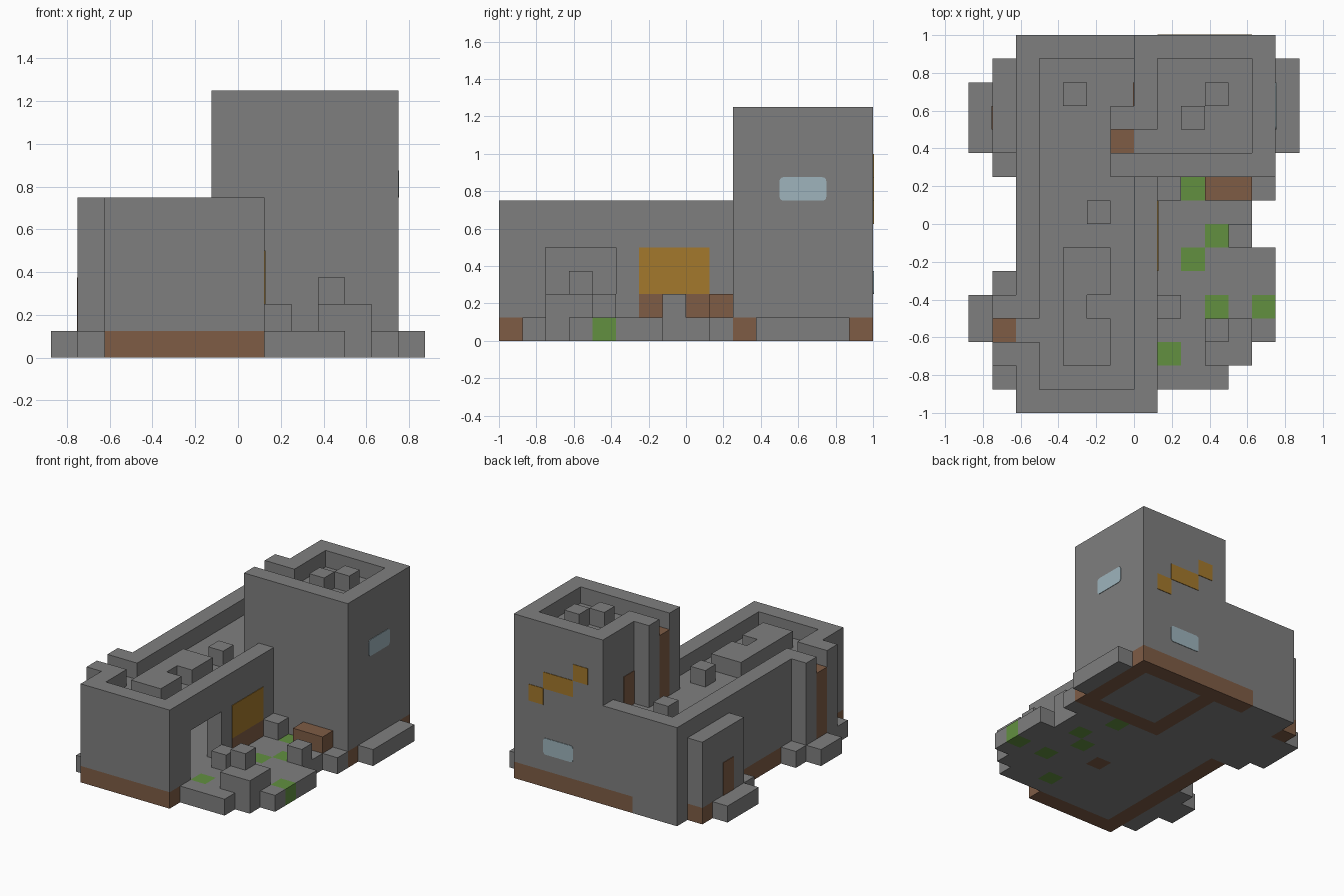
import bpy, bmesh
from mathutils import Vector

U = 0.125      # one block
THIN = 0.004   # plate thickness

cube = bpy.data.objects.get("Cube")
if cube:
    bpy.data.objects.remove(cube, do_unlink=True)


def material(name, rgb):
    m = bpy.data.materials.new(name)
    m.use_nodes = True
    m.diffuse_color = (*rgb, 1)
    m.node_tree.nodes["Principled BSDF"].inputs["Base Color"].default_value = (*rgb, 1)
    return m


GREY = material("stone grey", (0.212, 0.212, 0.212))
BROWN = material("earth brown", (0.209, 0.107, 0.06))
GREEN = material("grass green", (0.122, 0.279, 0.051))
ORANGE = material("rust orange", (0.366, 0.188, 0.025))
BLUE = material("pale glass blue", (0.342, 0.456, 0.503))


def add_box(bm, lo, hi):
    lo, hi = Vector(lo), Vector(hi)
    verts = bmesh.ops.create_cube(bm, size=1)["verts"]
    for v in verts:
        v.co = (lo + hi) / 2 + v.co * (hi - lo)
    return verts


def finish(name, bm, *mats):
    mesh = bpy.data.meshes.new(name)
    bm.to_mesh(mesh)
    bm.free()
    for m in mats:
        mesh.materials.append(m)
    ob = bpy.data.objects.new(name, mesh)
    bpy.context.collection.objects.link(ob)
    return ob


def box(name, mat, x, y, z):
    """Box from (min, max) block ranges."""
    bm = bmesh.new()
    add_box(bm, *[[r[i] * U for r in (x, y, z)] for i in (0, 1)])
    return finish(name, bm, mat)


def plate(name, mat, axis, side, x, y, z, rounded=False):
    """Thin plate lying on a wall; the wall axis has an empty range."""
    lo, hi = [[r[i] * U for r in (x, y, z)] for i in (0, 1)]
    if side > 0:
        hi[axis] += THIN
    else:
        lo[axis] -= THIN
    bm = bmesh.new()
    add_box(bm, lo, hi)
    if rounded:
        edges = [e for e in bm.edges
                 if abs(e.verts[0].co[axis] - e.verts[1].co[axis]) > THIN / 2]
        bmesh.ops.bevel(bm, geom=edges, offset=0.02, segments=3, profile=0.5, affect='EDGES')
    return finish(name, bm, mat)


BASE, LOW, TALL = (0, 1), (1, 6), (1, 10)

# Footings under the walls, and the floors
box("front_footing", BROWN, (-5, 1), (-8, -7), BASE)
box("left_footing", BROWN, (-5, -4), (-7, 2), BASE)
box("left_rear_footing", GREY, (-5, -4), (2, 8), BASE)
box("back_left_footing", GREY, (-4, -2), (7, 8), BASE)
box("back_footing", BROWN, (-2, 6), (7, 8), BASE)
box("hall_floor", GREY, (-4, 0), (-7, 7), BASE)
box("hall_right_footing_front", GREY, (0, 1), (-7, -3), BASE)
box("hall_right_footing_patch", BROWN, (0, 1), (-3, -2), BASE)
box("hall_right_footing_rear", GREY, (0, 1), (-2, 2), BASE)
box("tower_front_footing", BROWN, (0, 6), (2, 3), BASE)
box("tower_right_footing", BROWN, (5, 6), (3, 7), BASE)
box("tower_left_footing", BROWN, (0, 1), (3, 7), BASE)
box("tower_floor", GREY, (1, 5), (3, 7), BASE)

# Hall walls with a doorway on one side and a parapet gap on the other
box("hall_front_wall", GREY, (-5, 1), (-8, -7), LOW)
box("hall_back_wall", GREY, (-5, 0), (7, 8), LOW)
box("hall_left_wall_front", GREY, (-5, -4), (-7, -5), LOW)
box("hall_left_wall_gap", GREY, (-5, -4), (-5, -4), (1, 5))
box("hall_left_wall_rear", GREY, (-5, -4), (-4, 7), LOW)
box("hall_right_wall_front", GREY, (0, 1), (-7, -6), LOW)
box("hall_door_lintel", GREY, (0, 1), (-6, -3), (4, 6))
box("hall_right_wall_rear", GREY, (0, 1), (-3, 2), LOW)
box("hall_roof", GREY, (-4, 0), (-7, 7), (4, 5))

# Tower walls with a parapet gap
box("tower_front_wall", GREY, (0, 6), (2, 3), TALL)
box("tower_right_wall", GREY, (5, 6), (3, 8), TALL)
box("tower_back_wall", GREY, (0, 5), (7, 8), TALL)
box("tower_left_wall_gap", GREY, (0, 1), (3, 4), (1, 9))
box("tower_left_wall", GREY, (0, 1), (4, 7), TALL)
box("tower_roof", GREY, (1, 5), (3, 7), (8, 9))

# Ladders set between pairs of columns
for name, x, y, z0, z1 in (("tower", -1, 3, 5, 10), ("hall", -6, -5, 1, 6)):
    box(name + "_ladder", BROWN, (x, x + 1), (y, y + 1), (z0, z1 - 1))
    for part, off in (("front", -1), ("rear", 1)):
        box(f"{name}_ladder_column_{part}", GREY, (x, x + 1), (y + off, y + off + 1), (z0, z1))

# Side annex and the low steps around the outside
box("annex", GREY, (-6, -5), (3, 7), (1, 5))
box("annex_footing", GREY, (-6, -5), (3, 6), BASE)
box("annex_footing_rear", BROWN, (-6, -5), (6, 7), BASE)
box("annex_side_step", GREY, (-6, -5), (2, 3), BASE)
box("annex_step", GREY, (-7, -6), (3, 6), BASE)
box("ladder_footing", GREY, (-6, -5), (-7, -2), BASE)
box("ladder_step", GREY, (-7, -6), (-5, -3), BASE)
box("tower_step", GREY, (6, 7), (3, 7), BASE)

# Roof clutter
box("roof_block_rear", GREY, (-3, -2), (5, 6), (5, 6))
box("roof_block_middle", GREY, (-2, -1), (0, 1), (5, 6))
box("roof_duct", GREY, (-3, -2), (-6, -1), (5, 6))
box("roof_duct_end_front", GREY, (-2, -1), (-6, -4), (5, 6))
box("roof_duct_end_rear", GREY, (-2, -1), (-3, -1), (5, 6))
box("tower_roof_block_rear", GREY, (3, 4), (5, 6), (9, 10))
box("tower_roof_block_front", GREY, (2, 3), (4, 5), (9, 10))

# Courtyard: rows of paving blocks with grassy ones among them
grass = {(2, 1), (3, -1), (2, -2), (3, -4), (5, -4), (1, -6)}
row_end = {-7: 4, -6: 5, -1: 5, 0: 5, 1: 6}
bm = bmesh.new()
for y in range(-7, 2):
    for x in range(1, row_end.get(y, 6)):
        verts = add_box(bm, (x * U, y * U, 0), ((x + 1) * U, (y + 1) * U, U))
        for f in {f for v in verts for f in v.link_faces}:
            f.material_index = int((x, y) in grass)
finish("courtyard", bm, GREY, GREEN)

# Rubble and a log in the courtyard
box("rubble_pile", GREY, (3, 5), (-6, -4), (1, 2))
box("rubble_top", GREY, (3, 4), (-5, -4), (2, 3))
for name, x, y in (("door", 1, -4), ("right", 4, -1), ("corner", 1, 1)):
    box("rubble_" + name, GREY, (x, x + 1), (y, y + 1), (1, 2))
box("log", BROWN, (3, 5), (1, 2), (1, 2))

# Painted details on the walls
plate("shutter", ORANGE, 0, 1, (1, 1), (-2, 1), (2, 4))
plate("shutter_base", BROWN, 0, 1, (1, 1), (-2, 1), (1, 2))
plate("annex_door", BROWN, 0, -1, (-6, -6), (4, 5), (1, 3))
plate("tower_door", BROWN, 0, -1, (0, 0), (5, 6), (5, 7))
plate("tower_side_window", BLUE, 0, 1, (6, 6), (4, 6), (6, 7), True)
plate("tower_back_window", BLUE, 1, 1, (2, 4), (8, 8), (2, 3), True)
for name, x0, x1, z in (("low", 4, 5, 5), ("middle", 2, 4, 6), ("high", 1, 2, 7)):
    plate("back_stripe_" + name, ORANGE, 1, 1, (x0, x1), (8, 8), (z, z + 1))
